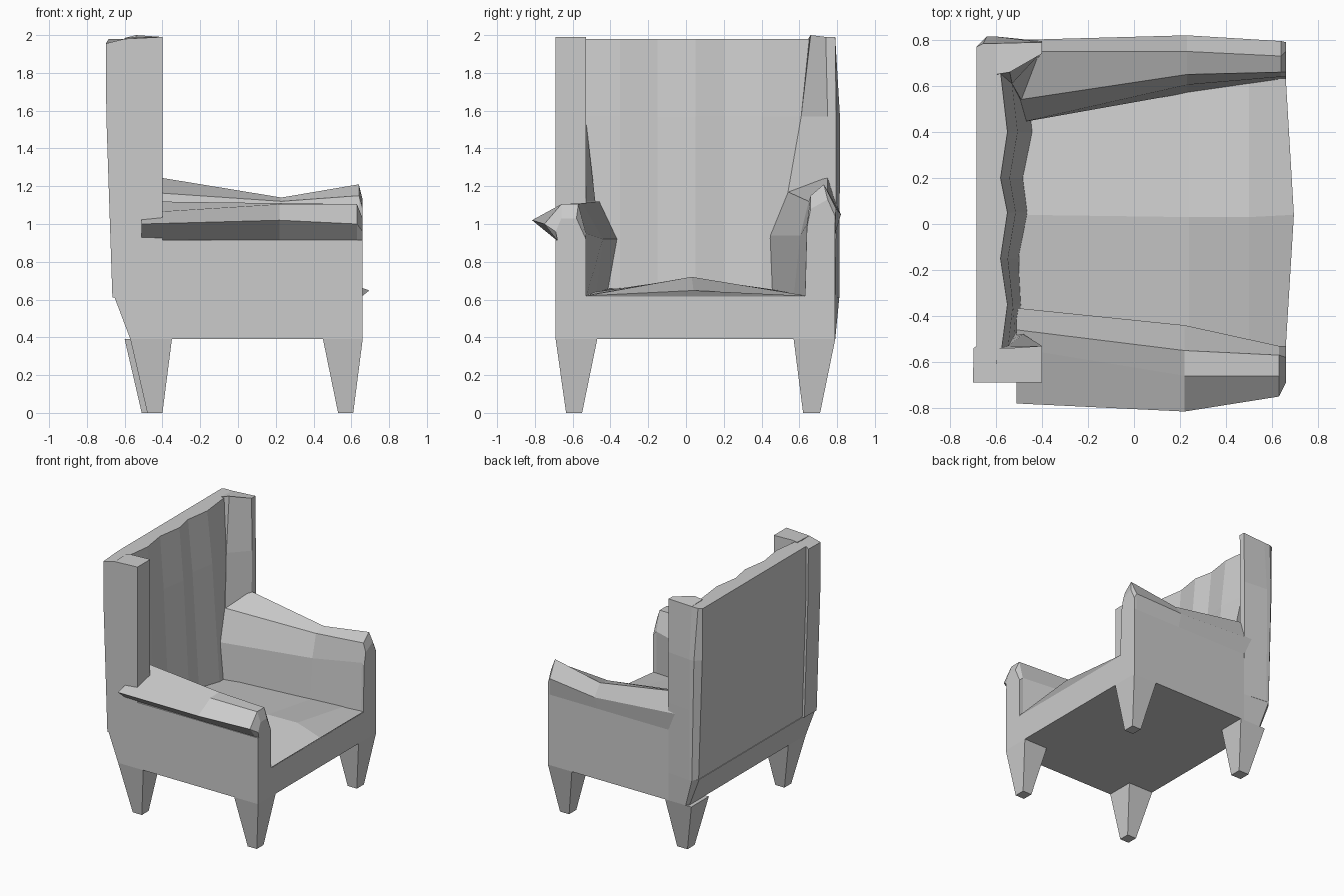
import bpy, bmesh


def loft(name, rings):
    """Closed flat-faced solid through rings of 3D points."""
    bm = bmesh.new()
    vs = [[bm.verts.new(p) for p in r] for r in rings]
    n = len(vs[0])
    for a, b in zip(vs, vs[1:]):
        for i in range(n):
            j = (i + 1) % n
            bm.faces.new((a[i], a[j], b[j], b[i]))
    bm.faces.new(vs[0])
    bm.faces.new(vs[-1])
    bmesh.ops.recalc_face_normals(bm, faces=bm.faces)
    me = bpy.data.meshes.new(name)
    bm.to_mesh(me)
    bm.free()
    ob = bpy.data.objects.new(name, me)
    bpy.context.collection.objects.link(ob)
    return ob


def rect(x0, x1, y0, y1, z):
    return [(x0, y0, z), (x1, y0, z), (x1, y1, z), (x0, y1, z)]


def along_x(sections):
    return [[(x, y, z) for y, z in pts] for x, pts in sections]


# Base frame, flaring backwards, and the side panel under the rolled arm
def base_ring(back, corner, bulge, z):
    return [(back, -.69, z), (.66, -.69, z), (.66, .79, z), (-.40, .79, z), (corner, bulge, z), (back, .77, z)]


loft("base_frame", [base_ring(-.57, -.55, .79, .39), base_ring(-.655, -.62, .812, .615)])
loft("right_arm_panel", [rect(-.60, .66, -.69, -.53, .615), rect(-.60, .66, -.69, -.53, .915)])

# Tapered legs
for name, top, foot, yt, yf in (
        ("front_right_leg", (.45, .66), (.53, .61), (-.69, -.47), (-.635, -.55)),
        ("front_left_leg", (.45, .66), (.53, .61), (.57, .79), (.62, .71)),
        ("back_right_leg", (-.57, -.35), (-.48, -.40), (-.69, -.47), (-.635, -.55)),
        ("back_left_leg", (-.60, -.37), (-.51, -.42), (.57, .79), (.62, .71))):
    loft(name, [rect(*foot, *yf, 0), rect(*top, *yt, .39)])

# Domed seat cushion with a slightly proud nose
loft("seat", along_x([
    (-.5, [(-.55, .60), (.04, .60), (.62, .60), (.62, .63), (.04, .68), (-.55, .65)]),
    (.24, [(-.55, .60), (.04, .60), (.64, .60), (.64, .62), (.03, .715), (-.55, .63)]),
    (.50, [(-.55, .60), (.04, .60), (.64, .60), (.64, .62), (.03, .72), (-.55, .62)])])
    + [[(.655, -.53, .60), (.655, .04, .60), (.655, .63, .60),
        (.66, .63, .62), (.695, .04, .648), (.66, -.53, .62)]])

# Rolled right arm, overhanging the side panel
loft("right_arm_roll", along_x([
    (-.51, [(-.68, .92), (-.78, 1.0), (-.54, 1.06), (-.46, 1.12), (-.365, .92), (-.42, .61), (-.60, .61)]),
    (.22, [(-.68, .91), (-.815, 1.02), (-.66, 1.105), (-.55, 1.11), (-.44, .92), (-.48, .61), (-.60, .61)]),
    (.63, [(-.68, .91), (-.75, 1.0), (-.66, 1.105), (-.57, 1.105), (-.53, .95), (-.53, .61), (-.60, .61)]),
    (.66, [(-.68, .91), (-.69, .96), (-.66, 1.03), (-.58, 1.03), (-.53, .92), (-.53, .61), (-.60, .61)])]))

# Taller left arm, flush outside and swept inside
loft("left_arm", along_x([
    (-.50, [(.79, .61), (.79, .95), (.80, 1.10), (.75, 1.26), (.54, 1.17), (.44, .94), (.45, .61)]),
    (.23, [(.79, .61), (.79, .95), (.82, 1.05), (.75, 1.14), (.65, 1.12), (.605, .94), (.57, .61)]),
    (.64, [(.79, .61), (.79, .95), (.795, 1.08), (.73, 1.21), (.66, 1.15), (.64, 1.0), (.63, .61)]),
    (.66, [(.79, .61), (.79, .95), (.79, 1.04), (.75, 1.13), (.66, 1.08), (.64, .98), (.63, .61)])]))

# Full-width upholstered back with a wavy front and one chamfered rear corner
ys = (-.58, -.35, -.15, .05, .20, .40, .66)
top = (-.58, -.55, -.58, -.55, -.58, -.55, -.58)
low = (-.51, -.49, -.50, -.46, -.48, -.44, -.47)
rings = []
for z, back, corner, side, t in ((.61, -.65, -.62, .812, 0), (1.57, -.682, -.64, .815, .6),
                                 (1.98, -.685, -.655, .785, 1)):
    front = [(b + (a - b) * t, y, z) for y, a, b in zip(ys, top, low)]
    lip = 1.955 if t == 1 else z
    rings.append([(-.6, side, z), (corner, side, z), (back, .77, z), (back, -.53, z),
                  (back - .012, -.54, lip), (back - .015, -.69, lip), (-.6, -.69, z)] + front)
loft("back_panel", rings)

# Wings in front of the back panel's ends
loft("right_wing", [
    [(-.60, -.69, .915), (-.40, -.69, .915), (-.40, -.53, .915), (-.48, -.46, .915), (-.60, -.5, .915)],
    [(-.60, -.69, 1.12), (-.40, -.69, 1.12), (-.40, -.53, 1.12), (-.48, -.48, 1.12), (-.60, -.5, 1.12)],
    [(-.60, -.69, 1.55), (-.40, -.69, 1.55), (-.40, -.53, 1.55), (-.55, -.53, 1.55), (-.60, -.53, 1.55)],
    [(-.60, -.69, 1.98), (-.40, -.69, 1.99), (-.40, -.53, 1.99), (-.55, -.54, 1.99), (-.60, -.54, 1.985)]])
loft("left_wing", [
    [(-.60, .812, .61), (-.40, .79, .61), (-.40, .74, .61), (-.48, .52, .61), (-.60, .5, .61)],
    [(-.60, .814, 1.17), (-.40, .795, 1.17), (-.40, .74, 1.17), (-.49, .54, 1.17), (-.60, .55, 1.17)],
    [(-.60, .815, 1.57), (-.40, .795, 1.57), (-.40, .75, 1.57), (-.53, .61, 1.57), (-.60, .62, 1.57)],
    [(-.60, .785, 1.98), (-.40, .79, 1.99), (-.40, .74, 1.99), (-.54, .66, 2.0), (-.60, .65, 1.985)]])
